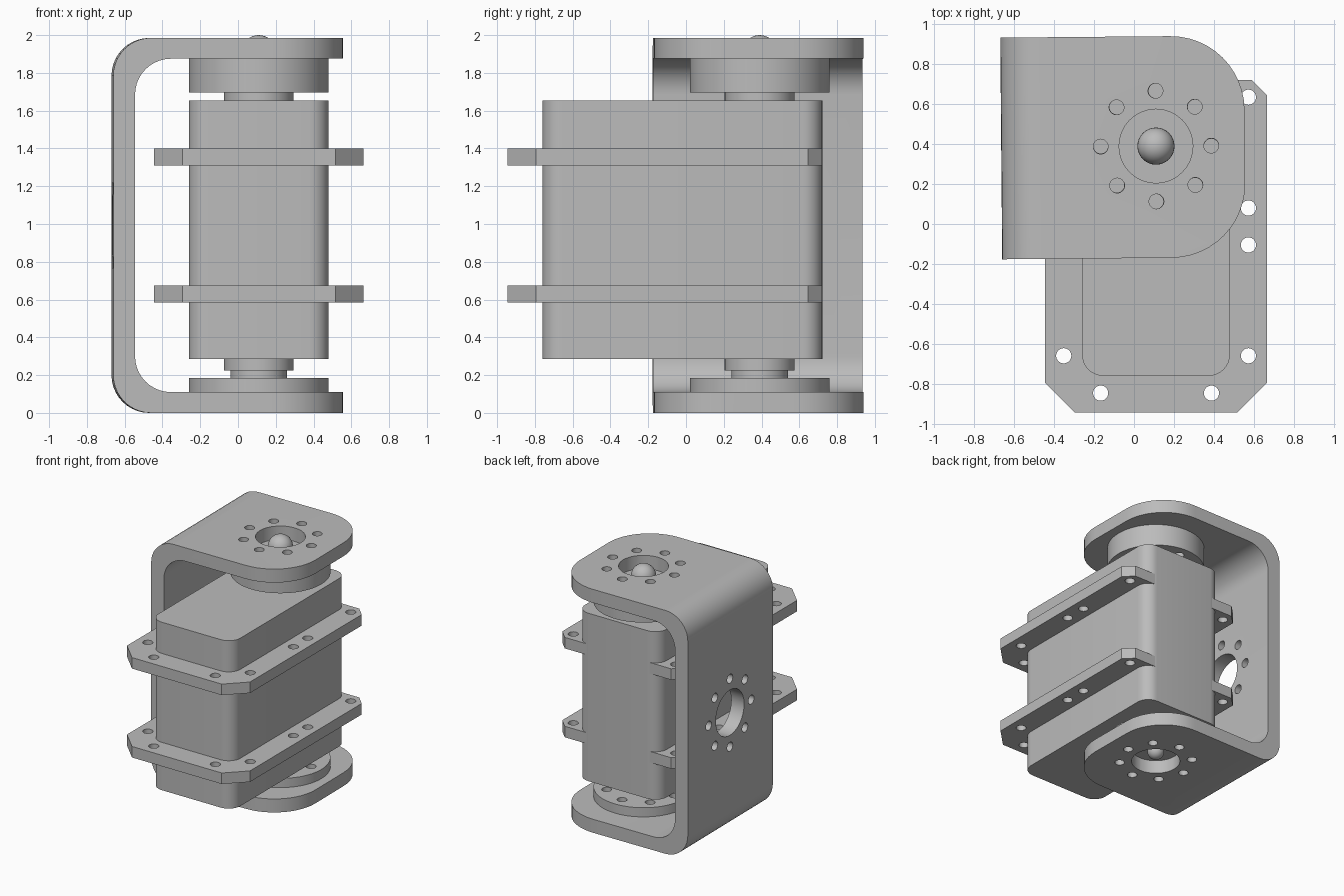
import bpy, bmesh, math
from mathutils import Matrix, Vector

cube = bpy.data.objects.get("Cube")
if cube:
    bpy.data.objects.remove(cube)

grey = bpy.data.materials.new("mid grey")
grey.use_nodes = True
COLOUR = (0.5, 0.5, 0.5, 1)
grey.diffuse_color = COLOUR
grey.node_tree.nodes["Principled BSDF"].inputs["Base Color"].default_value = COLOUR

SX, SY = 0.11, 0.39          # shaft axis
HEIGHT = 1.985               # bracket height
BOLT_CIRCLE, BOLT_R, BORE_R = 0.277, 0.037, 0.185


def to_object(name, bm):
    bmesh.ops.recalc_face_normals(bm, faces=bm.faces)
    mesh = bpy.data.meshes.new(name)
    bm.to_mesh(mesh)
    bm.free()
    mesh.materials.append(grey)
    obj = bpy.data.objects.new(name, mesh)
    bpy.context.collection.objects.link(obj)
    return obj


def activate(obj):
    bpy.ops.object.select_all(action='DESELECT')
    obj.select_set(True)
    bpy.context.view_layer.objects.active = obj


def smooth(obj):
    activate(obj)
    bpy.ops.object.shade_smooth_by_angle(angle=math.radians(30))


def outline(corners):
    """Right-angled outline; each corner is x, y, radius, segments (1 = chamfer)."""
    pts = []
    for i, (x, y, r, segs) in enumerate(corners):
        p = Vector((x, y))
        if not r:
            pts.append(p)
            continue
        before = (Vector(corners[i - 1][:2]) - p).normalized()
        after = (Vector(corners[(i + 1) % len(corners)][:2]) - p).normalized()
        centre = p + r * (before + after)
        for k in range(segs + 1):
            t = math.pi / 2 * k / segs
            pts.append(centre - r * (math.cos(t) * after + math.sin(t) * before))
    return pts


def prism(name, corners, lo, hi):
    bm = bmesh.new()
    face = bm.faces.new([bm.verts.new((p.x, p.y, lo)) for p in outline(corners)])
    new = bmesh.ops.extrude_face_region(bm, geom=[face])["geom"]
    bmesh.ops.translate(bm, vec=(0, 0, hi - lo),
                        verts=[v for v in new if isinstance(v, bmesh.types.BMVert)])
    return to_object(name, bm)


def rods(name, items, lo, hi, segments=32):
    """Upright cylinders given as x, y, radius."""
    bm = bmesh.new()
    for x, y, r in items:
        bmesh.ops.create_cone(bm, cap_ends=True, segments=segments, radius1=r, radius2=r,
                              depth=hi - lo, matrix=Matrix.Translation((x, y, (lo + hi) / 2)))
    return to_object(name, bm)


def cut(obj, tool, operation='DIFFERENCE'):
    tool.hide_render = True
    mod = obj.modifiers.new("cut", 'BOOLEAN')
    mod.operation, mod.object, mod.solver = operation, tool, 'EXACT'
    activate(obj)
    bpy.ops.object.modifier_apply(modifier=mod.name)
    bpy.data.objects.remove(tool)


def bolt_ring(x, y):
    return [(x + BOLT_CIRCLE * math.cos(k * math.pi / 4),
             y + BOLT_CIRCLE * math.sin(k * math.pi / 4), BOLT_R) for k in range(8)]


def ball(name, z, r):
    bm = bmesh.new()
    bmesh.ops.create_uvsphere(bm, u_segments=32, v_segments=16, radius=r,
                              matrix=Matrix.Translation((SX, SY, z)))
    smooth(to_object(name, bm))


# U-shaped bracket: side profile, then rounded arm ends
bracket = prism("bracket", [
    (0.555, 0, 0, 0), (0.555, 0.11, 0, 0), (-0.55, 0.11, 0.19, 10),
    (-0.55, HEIGHT - 0.11, 0.19, 10), (0.555, HEIGHT - 0.11, 0, 0), (0.555, HEIGHT, 0, 0),
    (-0.665, HEIGHT, 0.2, 10), (-0.665, 0, 0.2, 10)], -0.94, 0.17)
bracket.data.transform(Matrix.Rotation(math.pi / 2, 4, 'X'))
cut(bracket, prism("plan_cutter", [
    (-1, -0.17, 0, 0), (0.555, -0.17, 0.37, 12),
    (0.555, 0.94, 0.37, 12), (-1, 0.94, 0, 0)], -0.5, 2.5), 'INTERSECT')

# Bores and bolt rings through the arms and the back plate
cut(bracket, rods("arm_cutter", [(SX, SY, BORE_R)] + bolt_ring(SX, SY), -0.2, 2.2))
plate_cutter = rods("plate_cutter", [(0, 0, BORE_R)] + bolt_ring(0, 0), -0.8, -0.4)
plate_cutter.data.transform(Matrix.Translation((0, SY, HEIGHT / 2))
                            @ Matrix.Rotation(math.pi / 2, 4, 'Y'))
cut(bracket, plate_cutter)
pivot = Matrix.Translation((SX, SY, 0))
bracket.data.transform(pivot @ Matrix.Rotation(math.radians(0.5), 4, 'Z') @ pivot.inverted())
smooth(bracket)

# Motor body
body = prism("motor_body", [(x, y, 0.105, 8) for x, y in
             ((-0.26, -0.76), (0.48, -0.76), (0.48, 0.722), (-0.26, 0.722))], 0.285, 1.655)
smooth(body)

# Two mounting flanges with chamfered corners and screw holes
screws = [(x, y, 0.038) for x in (-0.352, 0.573) for y in (-0.66, -0.105, 0.08, 0.635)]
screws += [(x, -0.847, 0.038) for x in (-0.167, 0.388)]
for name, z in (("lower_flange", 0.585), ("upper_flange", 1.31)):
    flange = prism(name, [(-0.445, -0.945, 0.15, 1), (0.665, -0.945, 0.15, 1),
                          (0.665, 0.72, 0.075, 1), (-0.445, 0.72, 0.075, 1)], z, z + 0.09)
    cut(flange, rods("screw_cutter", screws, z - 0.1, z + 0.2))
    smooth(flange)

# Horn discs with bolt holes
for name, lo, hi in (("lower_horn", 0.11, 0.185), ("upper_horn", 1.695, 1.875)):
    horn = rods(name, [(SX, SY, 0.37)], lo, hi, 64)
    cut(horn, rods("horn_cutter", bolt_ring(SX, SY), lo - 0.1, hi + 0.1))
    smooth(horn)

# Shafts between horns and body
for name, r, lo, hi in (("upper_shaft", 0.185, 1.65, 1.70),
                        ("lower_shaft", 0.15, 0.18, 0.23),
                        ("lower_collar", 0.185, 0.225, 0.29)):
    smooth(rods(name, [(SX, SY, r)], lo, hi, 48))

# Domed screw heads inside the bores
ball("upper_screw_head", 1.907, 0.093)
ball("lower_screw_head", 0.085, 0.065)
